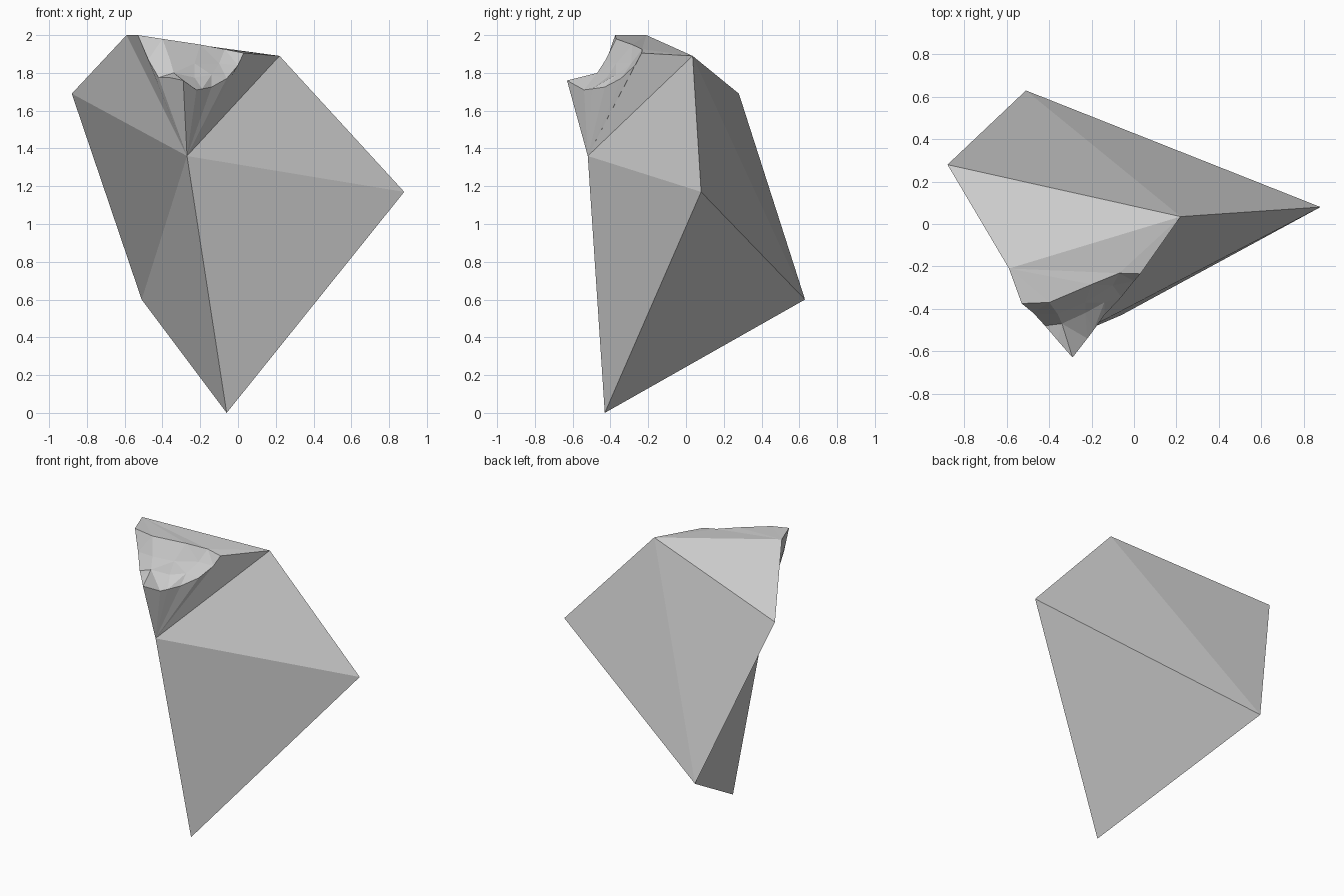
import bpy, bmesh

if "Cube" in bpy.data.objects:
    bpy.data.objects.remove(bpy.data.objects["Cube"])

# Main corners of the faceted boulder
corners = {
    "A": (-0.06, -0.43, 0.0), "B": (0.88, 0.08, 1.17), "C": (-0.88, 0.28, 1.69),
    "D": (-0.51, 0.63, 0.60), "E": (0.22, 0.035, 1.89), "F": (-0.27, -0.52, 1.36),
    "G": (-0.59, -0.21, 2.0),
}

# Chipped hollow: cross-sections from its upper lip down to its lower lip
sections = [
    [(-0.53, -0.375, 2.0), (-0.40, -0.37, 1.98), (-0.20, -0.285, 1.95), (-0.07, -0.232, 1.925), (0.03, -0.235, 1.905)],
    [(-0.475, -0.42, 1.87), (-0.36, -0.425, 1.87), (-0.23, -0.37, 1.85), (-0.10, -0.29, 1.85), (0.0, -0.27, 1.84)],
    [(-0.42, -0.48, 1.775), (-0.34, -0.47, 1.80), (-0.23, -0.42, 1.775), (-0.14, -0.37, 1.79), (-0.06, -0.345, 1.77)],
    [(-0.36, -0.55, 1.775), (-0.29, -0.63, 1.76), (-0.22, -0.54, 1.71), (-0.19, -0.50, 1.715), (-0.14, -0.43, 1.725)],
]

bm = bmesh.new()
v = {name: bm.verts.new(co) for name, co in corners.items()}
grid = [[bm.verts.new(co) for co in row] for row in sections]

# Large flat sides
for tri in ("AFD", "ABF", "ADB", "FBE", "BDE", "CED", "CDF", "CFG", "CGE"):
    bm.faces.new([v[k] for k in tri])

# Hollow surface
for r0, r1 in zip(grid, grid[1:]):
    for a, b, c, d in zip(r0, r1, r1[1:], r0[1:]):
        bm.faces.new((a, b, c, d))

# Flat sides around the hollow
left = [row[0] for row in grid] + [grid[3][1]]
right = grid[3][1:] + [row[4] for row in grid[2::-1]]
bm.faces.new([v["G"], v["F"], left[0]])
for a, b in zip(left, left[1:]):
    bm.faces.new((a, v["F"], b))
bm.faces.new([v["F"], v["E"]] + right[::-1])
bm.faces.new([v["G"]] + grid[0] + [v["E"]])

bmesh.ops.triangulate(bm, faces=bm.faces[:])
bmesh.ops.recalc_face_normals(bm, faces=bm.faces[:])
mesh = bpy.data.meshes.new("chipped_boulder")
bm.to_mesh(mesh)
bm.free()
bpy.context.collection.objects.link(bpy.data.objects.new("chipped_boulder", mesh))
